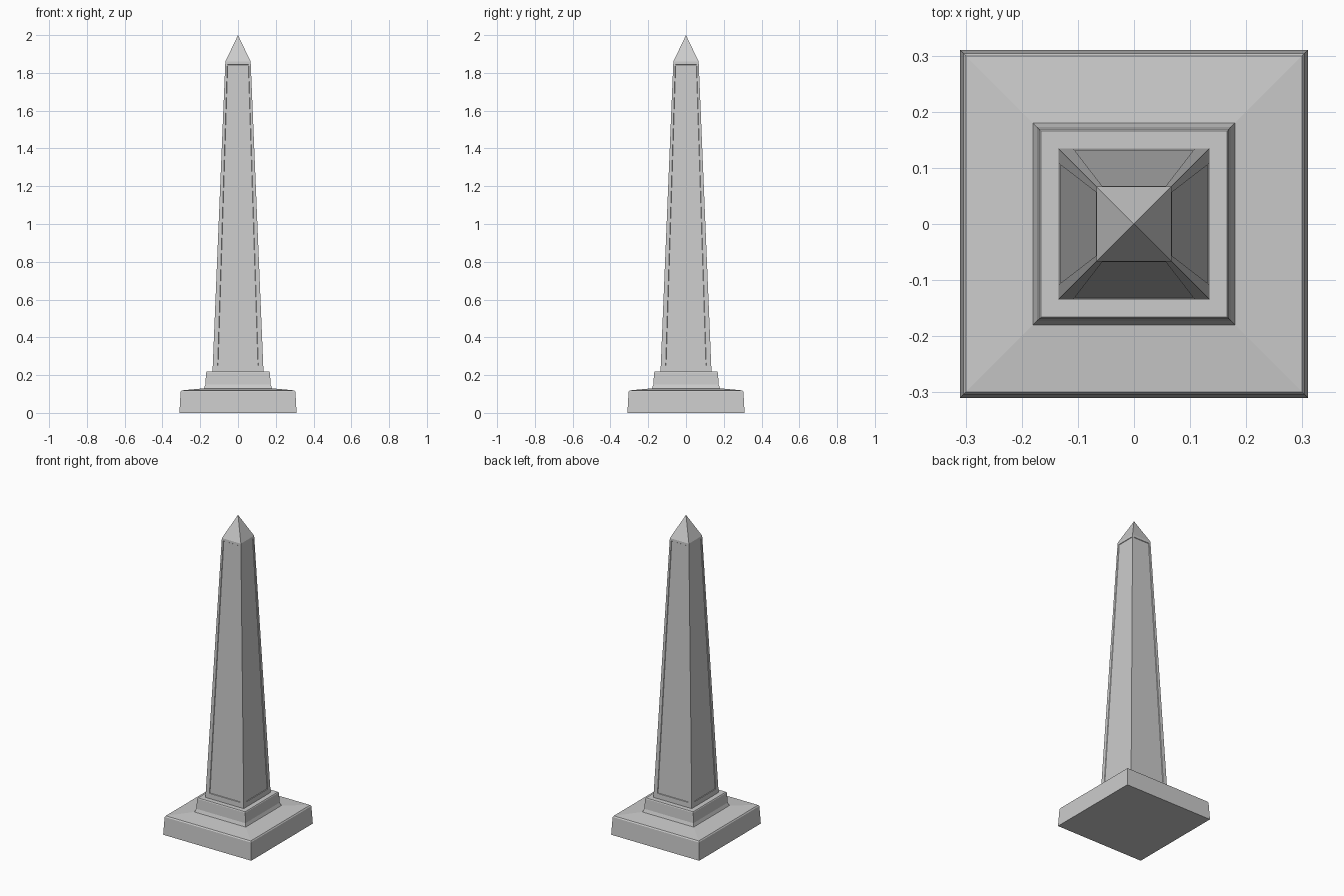
import bpy, bmesh
from mathutils import Vector

if "Cube" in bpy.data.objects:
    bpy.data.objects.remove(bpy.data.objects["Cube"])


def square_stack(name, rings, apex=None):
    """Stack square rings given as (half width, z), with an optional point on top."""
    bm = bmesh.new()
    loops = [[bm.verts.new((sx * h, sy * h, z))
              for sx, sy in ((-1, -1), (1, -1), (1, 1), (-1, 1))] for h, z in rings]
    bm.faces.new(loops[0][::-1])
    sides = []
    for a, b in zip(loops, loops[1:]):
        for i in range(4):
            j = (i + 1) % 4
            sides.append(bm.faces.new((a[i], a[j], b[j], b[i])))
    if apex is None:
        bm.faces.new(loops[-1])
    else:
        tip = bm.verts.new((0, 0, apex))
        for i in range(4):
            bm.faces.new((loops[-1][i], loops[-1][(i + 1) % 4], tip))
    return bm, sides


def finish(name, bm):
    bmesh.ops.recalc_face_normals(bm, faces=bm.faces)
    mesh = bpy.data.meshes.new(name)
    bm.to_mesh(mesh)
    bm.free()
    obj = bpy.data.objects.new(name, mesh)
    bpy.context.collection.objects.link(obj)
    return obj


# Wide base slab with worn edge and gently sloping top
bm, _ = square_stack("base", [(0.31, 0), (0.304, 0.112), (0.299, 0.119), (0.18, 0.13)])
finish("base_slab", bm)

# Pedestal with flared foot
bm, _ = square_stack("pedestal", [(0.182, 0.126), (0.178, 0.136), (0.173, 0.15),
                                  (0.169, 0.213), (0.166, 0.218)])
finish("pedestal", bm)

# Tapered shaft with pointed cap
Z0, Z1, H0, H1 = 0.217, 1.86, 0.135, 0.067
bm, sides = square_stack("shaft", [(H0, Z0), (H1, Z1)], apex=2.0)

# Shallow sunken panel on each shaft face
bm.normal_update()
for face in sides:
    n = face.normal.copy()
    axis = 0 if abs(n.x) > abs(n.y) else 1
    out = Vector((0, 0, 0))
    out[axis] = 1 if n[axis] > 0 else -1
    for depth, shrink in ((0, 0), (0.003, 0.002)):
        bmesh.ops.inset_individual(bm, faces=[face], thickness=0.005)
        for v in face.verts:
            top = v.co.z > 1
            z = 1.845 - shrink if top else 0.25 + shrink
            half = H0 + (H1 - H0) * (z - Z0) / (Z1 - Z0)
            margin = (0.011 if top else 0.026) + shrink
            side = 1 if v.co[1 - axis] > 0 else -1
            v.co[axis] = out[axis] * (half - depth)
            v.co[1 - axis] = side * (half - margin)
            v.co.z = z
finish("shaft_and_cap", bm)
